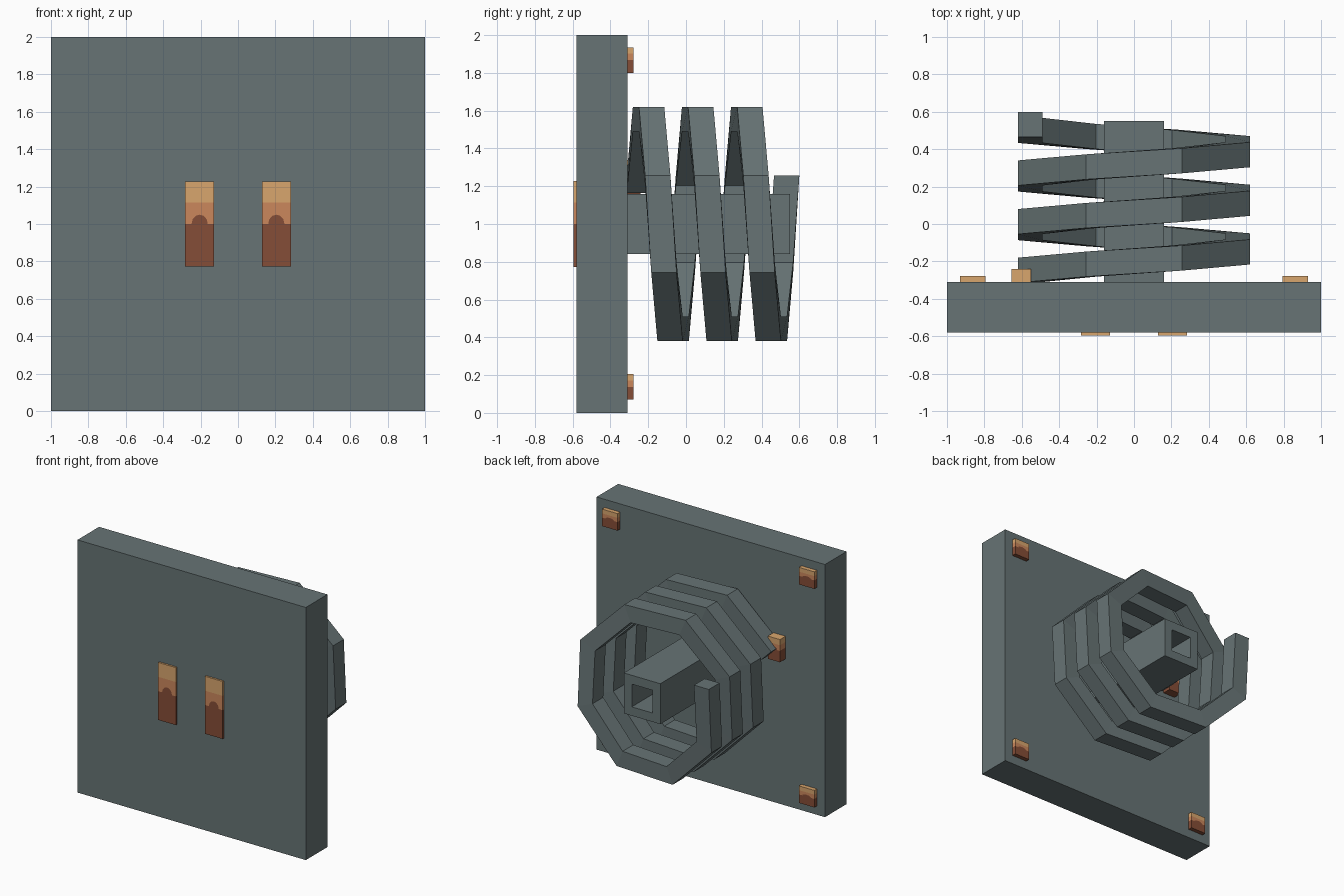
import bpy
import bmesh
import math

cube = bpy.data.objects.get("Cube")
if cube:
    bpy.data.objects.remove(cube, do_unlink=True)


def material(name, rgb):
    m = bpy.data.materials.new(name)
    m.use_nodes = True
    m.diffuse_color = (*rgb, 1)
    m.node_tree.nodes["Principled BSDF"].inputs["Base Color"].default_value = (*rgb, 1)
    return m


IRON = material("grey iron", (0.135, 0.174, 0.178))
COPPER = [material("dark copper", (0.235, 0.075, 0.038)),
          material("mid copper", (0.6, 0.245, 0.107)),
          material("light copper", (0.69, 0.38, 0.155))]


def add_object(name, bm, mats):
    bmesh.ops.recalc_face_normals(bm, faces=bm.faces)
    mesh = bpy.data.meshes.new(name)
    bm.to_mesh(mesh)
    bm.free()
    for m in mats:
        mesh.materials.append(m)
    obj = bpy.data.objects.new(name, mesh)
    bpy.context.collection.objects.link(obj)
    return obj


def loft(name, rings, caps):
    """Bridge a run of four-sided rings, optionally closing both ends."""
    bm = bmesh.new()
    loops = [[bm.verts.new(p) for p in ring] for ring in rings]
    for a, b in zip(loops, loops[1:]):
        for i in range(4):
            j = (i + 1) % 4
            bm.faces.new((a[i], a[j], b[j], b[i]))
    if caps:
        bm.faces.new(loops[0])
        bm.faces.new(loops[-1])
    return add_object(name, bm, [IRON])


# Square base plate
bm = bmesh.new()
bmesh.ops.create_cube(bm, size=1)
bmesh.ops.scale(bm, vec=(2, 0.27, 2), verts=bm.verts)
plate = add_object("base_plate", bm, [IRON])
plate.location = (0, -0.445, 1)

# Hollow square post
FRONT, END = -0.312, 0.55


def square(h, y):
    return [(sx * h, y, 1 + sz * h) for sx, sz in ((-1, -1), (1, -1), (1, 1), (-1, 1))]


loft("centre_post", [square(0.16, FRONT), square(0.16, END),
                     square(0.09, END), square(0.09, FRONT)], False)

# Octagonal coil: three turns with a square section and square-cut ends
APOTHEM, THICK, WIDTH, STEP, COUNT = 0.62, 0.13, 0.134, 0.0325, 24
HALF = math.radians(22.5)
rings = []
for k in range(COUNT + 1):
    angle = 7 * HALF - 2 * HALF * k
    radius = APOTHEM / math.cos(HALF)
    x, z = radius * math.cos(angle), radius * math.sin(angle)
    if k in (0, COUNT):
        normal = angle - HALF if k == 0 else angle + HALF
        ix, iz = x - THICK * math.cos(normal), z - THICK * math.sin(normal)
    else:
        s = 1 - THICK / APOTHEM
        ix, iz = x * s, z * s
    y = -0.247 + STEP * k
    h = WIDTH / 2
    rings.append([(x, y - h, 1 + z), (x, y + h, 1 + z),
                  (ix, y + h, 1 + iz), (ix, y - h, 1 + iz)])
loft("coil", rings, True)


def copper_pad(name, x, y, z, w, d, h):
    """Banded block: dark lower half with a round bump, mid and light strips above."""
    bm = bmesh.new()
    row = lambda xs_zs: [bm.verts.new((px * w, 0, pz * h)) for px, pz in xs_zs]
    bottom = row([(-0.5, -0.5), (0.5, -0.5)])
    bump = [(-0.28 * math.cos(t), 0.11 * math.sin(t))
            for t in (math.pi * i / 6 for i in range(7))]
    waist = row([(-0.5, 0)] + bump + [(0.5, 0)])
    upper = row([(-0.5, 0.25), (0.5, 0.25)])
    top = row([(-0.5, 0.5), (0.5, 0.5)])
    bands = (bottom + waist[::-1], waist + upper[::-1], upper + top[::-1])
    for i, band in enumerate(bands):
        bm.faces.new(band).material_index = i
    obj = add_object(name, bm, COPPER)
    obj.location = (x, y, z)
    solid = obj.modifiers.new("thickness", "SOLIDIFY")
    solid.thickness = d
    solid.offset = 0


# Front contacts and rear corner studs
for side, sx in (("left", 1), ("right", -1)):
    copper_pad(f"{side}_contact", sx * 0.205, -0.587, 1.0, 0.155, 0.016, 0.455)
    for level, z in (("upper", 1.868), ("lower", 0.138)):
        copper_pad(f"{side}_{level}_stud", sx * 0.862, -0.295, z, 0.135, 0.036, 0.135)

# Terminal where the coil meets the plate
copper_pad("coil_terminal", -0.602, -0.277, 1.25, 0.105, 0.074, 0.18)
